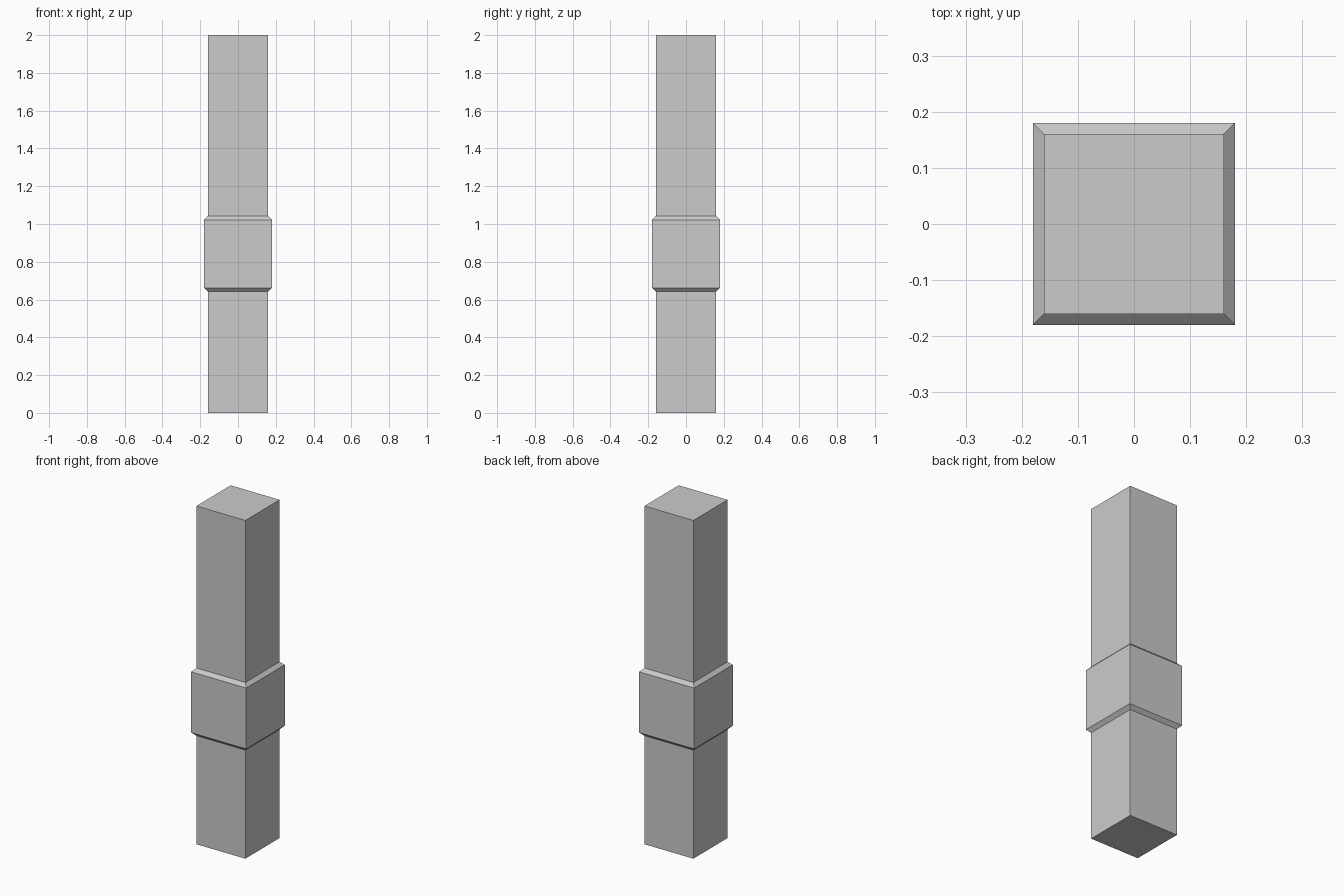
import bpy, bmesh

if "Cube" in bpy.data.objects:
    bpy.data.objects.remove(bpy.data.objects["Cube"])

# Square pillar with a chamfered collar: (half width, height) from bottom to top
PROFILE = [(0.16, 0.0), (0.16, 0.642), (0.18, 0.662),
           (0.18, 1.022), (0.16, 1.042), (0.16, 2.0)]
CORNERS = [(-1, -1), (1, -1), (1, 1), (-1, 1)]

bm = bmesh.new()
rings = [[bm.verts.new((x * r, y * r, z)) for x, y in CORNERS] for r, z in PROFILE]

# Side walls between neighbouring rings
for lower, upper in zip(rings, rings[1:]):
    for i in range(4):
        j = (i + 1) % 4
        bm.faces.new((lower[i], lower[j], upper[j], upper[i]))

# End caps
bm.faces.new(rings[0][::-1])
bm.faces.new(rings[-1])

mesh = bpy.data.meshes.new("collared_pillar")
bm.to_mesh(mesh)
bm.free()
pillar = bpy.data.objects.new("collared_pillar", mesh)
bpy.context.collection.objects.link(pillar)
